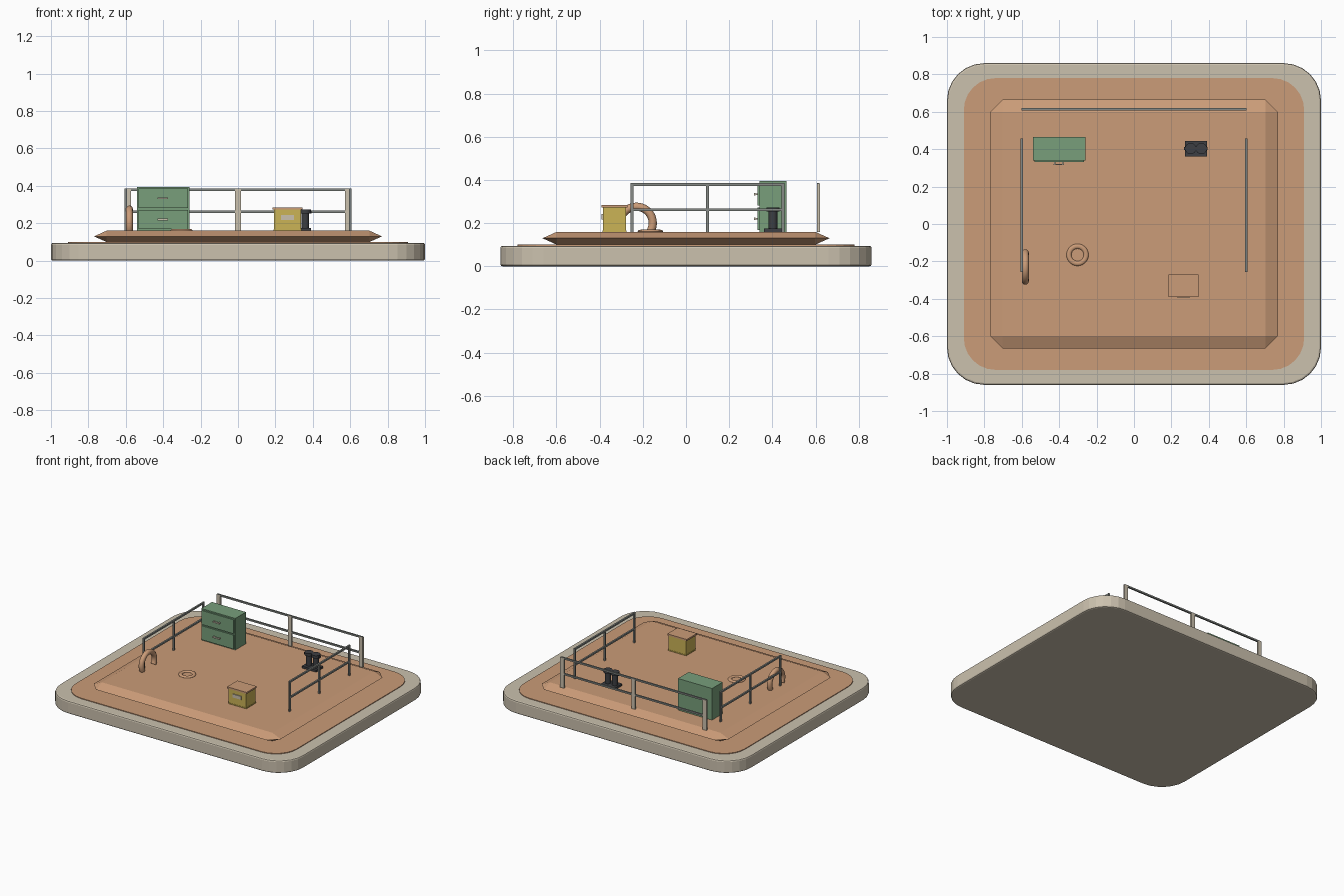
import bpy, bmesh, math
from mathutils import Vector

if "Cube" in bpy.data.objects:
    bpy.data.objects.remove(bpy.data.objects["Cube"])


def material(name, hexcode):
    def lin(c):
        c /= 255
        return c / 12.92 if c <= 0.04045 else ((c + 0.055) / 1.055) ** 2.4
    m = bpy.data.materials.new(name)
    m.diffuse_color = [lin(int(hexcode[i:i + 2], 16)) for i in (0, 2, 4)] + [1]
    m.use_nodes = True
    m.node_tree.nodes["Principled BSDF"].inputs["Base Color"].default_value = m.diffuse_color
    return m


STONE = material("stone", "CBC1AE")
ORANGE = material("clay orange", "CB9C78")
GREEN = material("cabinet green", "789F7B")
YELLOW = material("box yellow", "CBB356")
DARK = material("dark iron", "3D3F43")
STEEL = material("steel grey", "868A86")


def finish(name, bm, mat, bevel=0, smooth=False):
    bmesh.ops.recalc_face_normals(bm, faces=bm.faces)
    mesh = bpy.data.meshes.new(name)
    bm.to_mesh(mesh)
    bm.free()
    mesh.materials.append(mat)
    ob = bpy.data.objects.new(name, mesh)
    bpy.context.collection.objects.link(ob)
    if bevel:
        mod = ob.modifiers.new("edge", 'BEVEL')
        mod.width, mod.segments, mod.limit_method = bevel, 2, 'ANGLE'
        mod.angle_limit = math.radians(50)
    if smooth:
        bpy.ops.object.select_all(action='DESELECT')
        ob.select_set(True)
        bpy.context.view_layer.objects.active = ob
        bpy.ops.object.shade_smooth_by_angle(angle=math.radians(40))
    return ob


def box(name, x, y, z, mat, bevel=0):
    """Box from (min, max) ranges."""
    bm = bmesh.new()
    bmesh.ops.create_cube(bm, size=1)
    for v in bm.verts:
        v.co = [r[0] + (c + 0.5) * (r[1] - r[0]) for c, r in zip(v.co, (x, y, z))]
    return finish(name, bm, mat, bevel)


def cylinder(name, x, y, z0, z1, r, mat, sides=16):
    bm = bmesh.new()
    bmesh.ops.create_cone(bm, cap_ends=True, segments=sides, radius1=r, radius2=r, depth=z1 - z0)
    bmesh.ops.translate(bm, verts=bm.verts, vec=(x, y, (z0 + z1) / 2))
    return finish(name, bm, mat, smooth=True)


def rounded_slab(name, hx, hy, radius, z0, z1, mat, bevel=0, steps=6):
    bm = bmesh.new()
    ring = []
    for k, (sx, sy) in enumerate([(1, 1), (-1, 1), (-1, -1), (1, -1)]):
        for i in range(steps + 1):
            a = math.pi / 2 * (k + i / steps)
            ring.append(bm.verts.new((sx * (hx - radius) + radius * math.cos(a),
                                      sy * (hy - radius) + radius * math.sin(a), z0)))
    face = bm.faces.new(ring)
    top = bmesh.ops.extrude_face_region(bm, geom=[face])["geom"]
    bmesh.ops.translate(bm, verts=[g for g in top if isinstance(g, bmesh.types.BMVert)],
                        vec=(0, 0, z1 - z0))
    return finish(name, bm, mat, bevel)


def tube_arc(name, centre, major, minor, a0, a1, axis, mat, flat=1.0, steps=28, sides=12):
    """Torus, or capped part of one, around the x or z axis."""
    bm = bmesh.new()
    closed = abs(a1 - a0) >= 2 * math.pi - 1e-4
    rings = []
    for i in range(steps if closed else steps + 1):
        a = a0 + (a1 - a0) * i / steps
        ring = []
        for j in range(sides):
            b = 2 * math.pi * j / sides
            r, h = major + minor * math.cos(b), minor * flat * math.sin(b)
            u, w = r * math.cos(a), r * math.sin(a)
            p = (h, u, w) if axis == 'x' else (u, w, h)
            ring.append(bm.verts.new(Vector(centre) + Vector(p)))
        rings.append(ring)
    for i in range(len(rings) - (0 if closed else 1)):
        r0, r1 = rings[i], rings[(i + 1) % len(rings)]
        for j in range(sides):
            k = (j + 1) % sides
            bm.faces.new((r0[j], r0[k], r1[k], r1[j]))
    if not closed:
        bm.faces.new(rings[0])
        bm.faces.new(rings[-1])
    return finish(name, bm, mat, smooth=True)


# Base slab and thin coloured deck surface
rounded_slab("base_slab", 1.0, 0.86, 0.2, 0, 0.095, STONE, bevel=0.01)
rounded_slab("deck_surface", 0.91, 0.78, 0.17, 0.094, 0.1, ORANGE)

# Raised platform: wedge-edged slab with cut corners
HX, HY, C = 0.77, 0.665, 0.067
bm = bmesh.new()
for z in (0.1, 0.16):
    for sx in (-1, 1):
        for sy in (-1, 1):
            bm.verts.new((sx * (HX - C), sy * (HY - C), z))
for sx in (-1, 1):
    for sy in (-1, 1):
        bm.verts.new((sx * HX, sy * (HY - C), 0.13))
        bm.verts.new((sx * (HX - C), sy * HY, 0.13))
bmesh.ops.convex_hull(bm, input=bm.verts)
bmesh.ops.dissolve_limit(bm, angle_limit=0.01, verts=bm.verts, edges=bm.edges)
finish("raised_platform", bm, ORANGE)

# Back railing: flat posts with two bars
for i, x in enumerate((-0.587, 0, 0.587)):
    box(f"back_rail_post_{i + 1}", (x - 0.015, x + 0.015), (0.607, 0.62), (0.158, 0.382), STONE)
for label, z in (("top", 0.379), ("middle", 0.262)):
    box(f"back_rail_{label}_bar", (-0.6, 0.6), (0.607, 0.619), (z - 0.006, z + 0.006), STEEL)

# Side railings
for side, s in (("left", -1), ("right", 1)):
    x = s * 0.6
    for i, y in enumerate((-0.25, 0.1, 0.45)):
        box(f"{side}_rail_post_{i + 1}", (x - 0.006, x + 0.006), (y - 0.007, y + 0.007),
            (0.158, 0.382), STEEL)
    for label, z in (("top", 0.379), ("middle", 0.262)):
        box(f"{side}_rail_{label}_bar", (x - 0.006, x + 0.006), (-0.257, 0.457),
            (z - 0.006, z + 0.006), STEEL)

# Green cabinet with two drawers and handles
box("cabinet_body", (-0.54, -0.26), (0.34, 0.465), (0.158, 0.395), GREEN)
for label, z0, z1 in (("lower", 0.168, 0.272), ("upper", 0.282, 0.386)):
    box(f"{label}_drawer_front", (-0.532, -0.268), (0.331, 0.342), (z0, z1), GREEN)
    zc = (z0 + z1) / 2
    box(f"{label}_drawer_handle", (-0.43, -0.375), (0.316, 0.322), (zc - 0.005, zc + 0.005), STONE)
    for x in (-0.424, -0.381):
        box(f"{label}_handle_stub", (x - 0.004, x + 0.004), (0.32, 0.332),
            (zc - 0.004, zc + 0.004), STONE)

# Yellow storage box with lid, foot strip and front plate
box("storage_box", (0.193, 0.337), (-0.385, -0.277), (0.158, 0.275), YELLOW)
box("storage_box_lid", (0.184, 0.344), (-0.391, -0.271), (0.273, 0.285), ORANGE)
box("storage_box_foot", (0.191, 0.339), (-0.387, -0.275), (0.158, 0.167), YELLOW)
box("storage_box_plate", (0.23, 0.3), (-0.392, -0.384), (0.218, 0.243), STONE)

# Twin mooring bollard
box("bollard_base", (0.272, 0.39), (0.362, 0.445), (0.158, 0.175), DARK)
for i, x in enumerate((0.303, 0.36)):
    cylinder(f"bollard_post_{i + 1}", x, 0.403, 0.17, 0.26, 0.02, DARK)
    cylinder(f"bollard_cap_{i + 1}", x, 0.403, 0.253, 0.273, 0.03, DARK)
box("bollard_crossbar", (0.268, 0.394), (0.395, 0.411), (0.251, 0.265), DARK)

# Horseshoe buoy and deck ring
tube_arc("horseshoe_buoy", (-0.581, -0.23, 0.2), 0.076, 0.019,
         math.radians(-30), math.radians(210), 'x', ORANGE)
tube_arc("deck_ring", (-0.302, -0.165, 0.161), 0.046, 0.013, 0, 2 * math.pi, 'z', ORANGE, flat=0.65)
